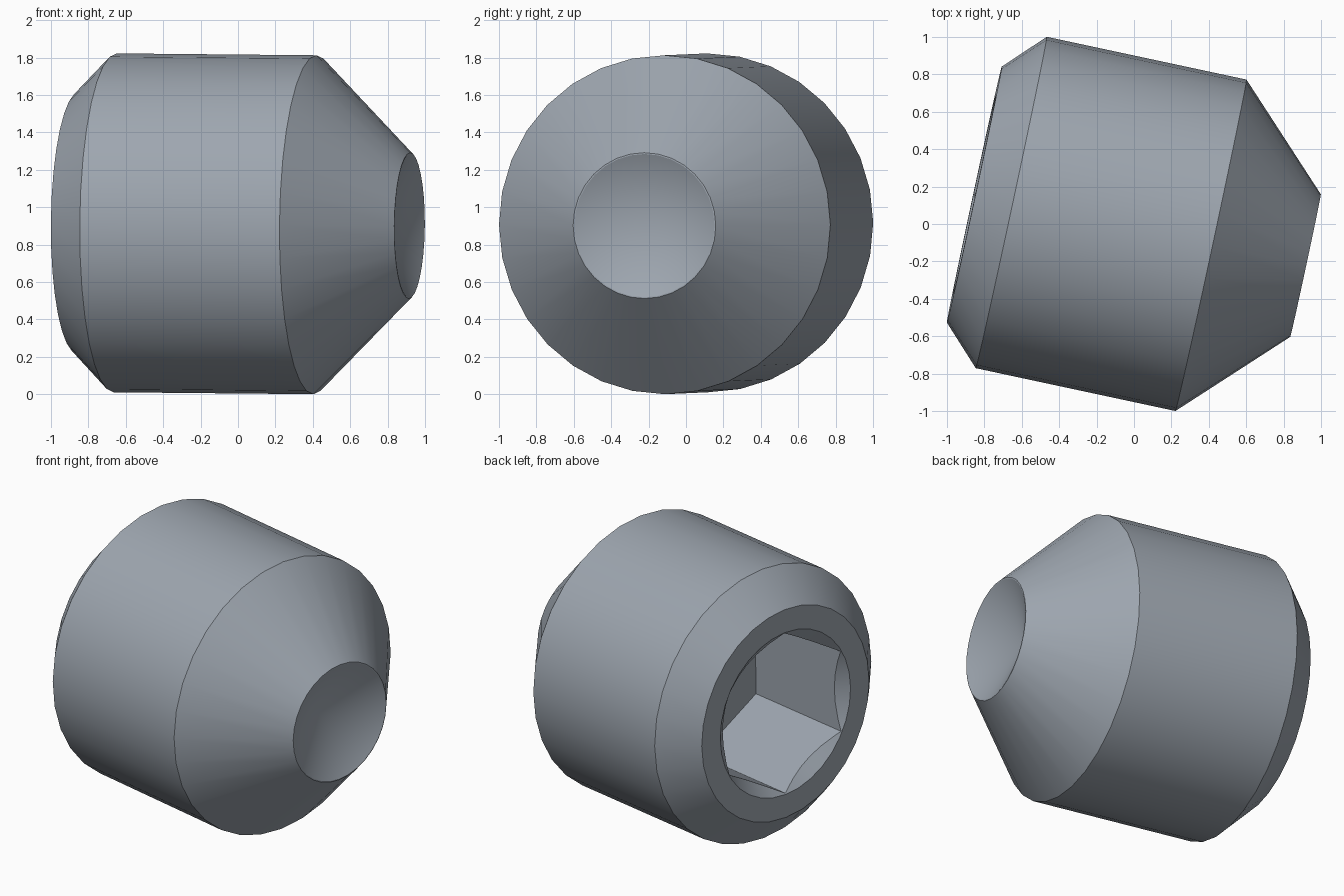
import bpy, bmesh
from math import cos, sin, pi, radians

default = bpy.data.objects.get("Cube")
if default:
    bpy.data.objects.remove(default, do_unlink=True)

steel = bpy.data.materials.new("blue grey steel")
steel.use_nodes = True
COLOUR = (0.34, 0.38, 0.43, 1)
steel.diffuse_color = COLOUR
steel.node_tree.nodes["Principled BSDF"].inputs["Base Color"].default_value = COLOUR


def turned(name, profile, sides, phase=0.0):
    """Solid turned around x from (x, radius) points; open ends are capped."""
    bm = bmesh.new()
    rings = []
    for x, r in profile:
        if r == 0:
            rings.append([bm.verts.new((x, 0, 0))] * sides)
        else:
            angles = [2 * pi * i / sides + phase for i in range(sides)]
            rings.append([bm.verts.new((x, r * cos(t), r * sin(t))) for t in angles])
    for a, b in zip(rings, rings[1:]):
        for i in range(sides):
            j = (i + 1) % sides
            corners = dict.fromkeys((a[i], a[j], b[j], b[i]))
            bm.faces.new(list(corners))
    for ring, (x, r) in ((rings[0], profile[0]), (rings[-1], profile[-1])):
        if r > 0:
            bm.faces.new(ring)
    bmesh.ops.recalc_face_normals(bm, faces=bm.faces)
    mesh = bpy.data.meshes.new(name)
    bm.to_mesh(mesh)
    bm.free()
    mesh.materials.append(steel)
    obj = bpy.data.objects.new(name, mesh)
    bpy.context.collection.objects.link(obj)
    return obj


# Screw body: chamfered drive end, cylinder, cone and hollow cup tip
HEAD = -0.87
body = turned("screw_body", [
    (HEAD, 0.70), (-0.668, 0.906), (0.424, 0.906),
    (0.941, 0.39), (0.941, 0.383), (0.76, 0)], 32)

# Hexagonal socket and its countersunk mouth
socket = turned("hex_socket_cutter", [(HEAD - 0.2, 0.539), (-0.10, 0.539)], 6, pi / 6)
mouth = turned("socket_mouth_cutter", [
    (HEAD - 0.2, 0.545), (HEAD, 0.545), (HEAD + 0.067, 0.46)], 32)

bpy.ops.object.select_all(action='DESELECT')
body.select_set(True)
bpy.context.view_layer.objects.active = body
for cutter in (socket, mouth):
    cutter.hide_render = True
    cut = body.modifiers.new(cutter.name, 'BOOLEAN')
    cut.operation = 'DIFFERENCE'
    cut.solver = 'EXACT'
    cut.object = cutter
    bpy.ops.object.modifier_apply(modifier=cut.name)
    bpy.data.objects.remove(cutter, do_unlink=True)

bpy.ops.object.shade_smooth_by_angle(angle=radians(25))

# Lay the screw on its side, turned slightly
body.rotation_euler = (0, radians(0.53), radians(-12.1))
body.location = (-0.003, -0.025, 0.91)
